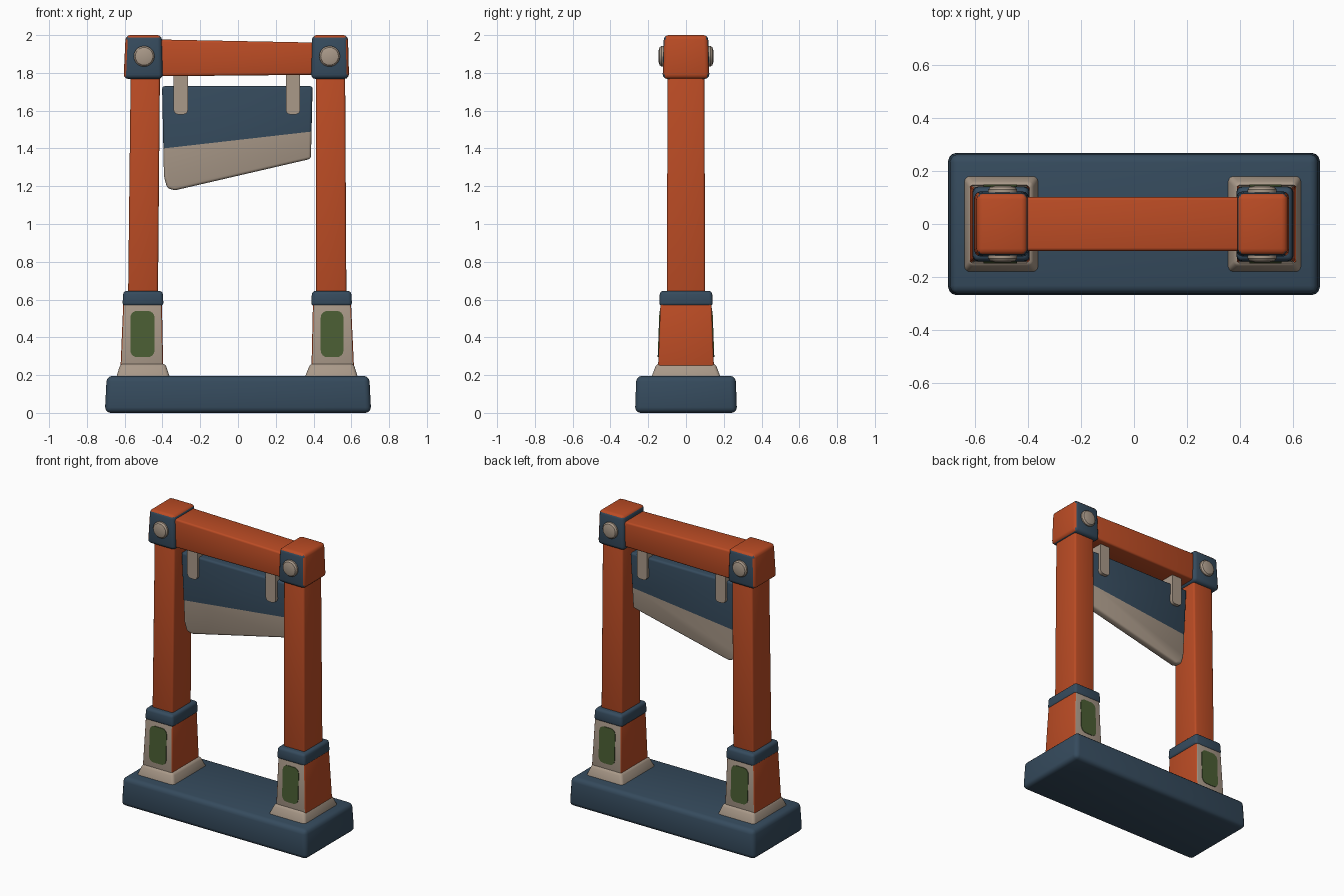
import bpy, bmesh, math
from mathutils import Vector

if "Cube" in bpy.data.objects:
    bpy.data.objects.remove(bpy.data.objects["Cube"])


def material(name, rgb):
    m = bpy.data.materials.new(name)
    m.diffuse_color = (*rgb, 1)
    m.use_nodes = True
    m.node_tree.nodes["Principled BSDF"].inputs["Base Color"].default_value = m.diffuse_color
    return m


ORANGE = material("burnt orange", (0.50, 0.072, 0.018))
BLUE = material("slate blue", (0.036, 0.070, 0.110))
CREAM = material("warm stone", (0.40, 0.32, 0.25))
GREEN = material("moss green", (0.070, 0.112, 0.034))


def finish(bm, name, mats, rule=None):
    bmesh.ops.recalc_face_normals(bm, faces=bm.faces)
    bm.normal_update()
    if rule:
        for f in bm.faces:
            f.material_index = rule(f)
    me = bpy.data.meshes.new(name)
    bm.to_mesh(me)
    bm.free()
    for m in mats:
        me.materials.append(m)
    ob = bpy.data.objects.new(name, me)
    bpy.context.collection.objects.link(ob)
    bpy.ops.object.select_all(action='DESELECT')
    ob.select_set(True)
    bpy.context.view_layer.objects.active = ob
    bpy.ops.object.shade_smooth_by_angle(angle=math.radians(35))
    return ob


def bevel(bm, width, seg=3):
    if width:
        bmesh.ops.bevel(bm, geom=bm.edges[:], offset=width, segments=seg,
                        profile=0.5, affect='EDGES', clamp_overlap=True)


def block(name, low, high, width, mats, rule=None):
    """Tapered rounded box; low and high are (x0, x1, half depth, z)."""
    bm = bmesh.new()
    rings = []
    for x0, x1, d, z in (low, high):
        rings.append([bm.verts.new(p) for p in
                      ((x0, -d, z), (x1, -d, z), (x1, d, z), (x0, d, z))])
    a, b = rings
    bm.faces.new(a[::-1])
    bm.faces.new(b)
    for i in range(4):
        j = (i + 1) % 4
        bm.faces.new((a[i], a[j], b[j], b[i]))
    bevel(bm, width)
    return finish(bm, name, mats, rule)


def prism(profile, y0, y1):
    """Front-view outline extruded through the depth."""
    bm = bmesh.new()
    f = [bm.verts.new((x, y0, z)) for x, z in profile]
    b = [bm.verts.new((x, y1, z)) for x, z in profile]
    bm.faces.new(f)
    bm.faces.new(b[::-1])
    for i in range(len(f)):
        j = (i + 1) % len(f)
        bm.faces.new((f[j], f[i], b[i], b[j]))
    return bm


def rounded(x0, x1, z0, z1, r, n=5):
    pts = []
    for cx, cz, a in ((x1 - r, z1 - r, 0), (x0 + r, z1 - r, 90),
                      (x0 + r, z0 + r, 180), (x1 - r, z0 + r, 270)):
        for i in range(n):
            t = math.radians(a + 90 * i / (n - 1))
            pts.append((cx + r * math.cos(t), cz + r * math.sin(t)))
    return pts


# Base slab
block("base", (-0.705, 0.705, 0.27, 0), (-0.695, 0.695, 0.263, 0.196), 0.03, [BLUE])

# Columns: side sign, and x extents of each stage
columns = {
    "left": dict(s=-1, skirt=(-0.647, -0.358, -0.622, -0.385),
                 foot=(-0.622, -0.396, -0.607, -0.403), collar=(-0.612, -0.394),
                 post=(-0.582, -0.424, -0.568, -0.413), cap=(-0.606, -0.397, -0.595, -0.403),
                 panel=(-0.57, -0.442), bolt=-0.497),
    "right": dict(s=1, skirt=(0.35, 0.637, 0.383, 0.612),
                  foot=(0.389, 0.614, 0.397, 0.598), collar=(0.387, 0.604),
                  post=(0.414, 0.574, 0.412, 0.567), cap=(0.386, 0.588, 0.392, 0.582),
                  panel=(0.438, 0.558), bolt=0.485),
}
for side, c in columns.items():
    s = c["s"]
    k = c["skirt"]
    block(side + "_foot_skirt", (k[0], k[1], 0.187, 0.18), (k[2], k[3], 0.155, 0.262),
          0.018, [CREAM])
    # Foot: stone front and back, orange sides
    k = c["foot"]
    block(side + "_foot", (k[0], k[1], 0.148, 0.24), (k[2], k[3], 0.135, 0.59), 0.01,
          [CREAM, ORANGE], lambda f: 1 if abs(f.normal.x) > 0.6 else 0)
    k = c["collar"]
    block(side + "_collar", (*k, 0.142, 0.565), (k[0] + 0.005, k[1] - 0.005, 0.138, 0.646),
          0.018, [BLUE])
    k = c["post"]
    block(side + "_post", (k[0], k[1], 0.102, 0.6), (k[2], k[3], 0.097, 1.82), 0.012, [ORANGE])
    # Cap: orange on the top and outer side, blue elsewhere
    k = c["cap"]
    block(side + "_cap", (k[0], k[1], 0.124, 1.768), (k[2], k[3], 0.117, 2.0), 0.024,
          [BLUE, ORANGE],
          lambda f, s=s: 1 if f.normal.x * s > 0.7 or f.normal.z > 0.7 else 0)
    for face, d in (("front", -1), ("back", 1)):
        # Inlaid panel following the slope of the foot
        bm = prism(rounded(*c["panel"], 0.295, 0.54, 0.035), -0.004, 0.004)
        for v in bm.verts:
            v.co.y += d * (0.148 - 0.013 * (v.co.z - 0.24) / 0.35)
        finish(bm, f"{side}_{face}_panel", [GREEN])
        # Domed bolt
        bm = bmesh.new()
        rings = []
        for r, y in ((0.055, 0.10), (0.055, 0.130), (0.047, 0.140), (0.03, 0.145)):
            rings.append([bm.verts.new((c["bolt"] + r * math.cos(i * math.tau / 20), d * y,
                                        1.888 + r * math.sin(i * math.tau / 20)))
                          for i in range(20)])
        for a, b in zip(rings, rings[1:]):
            for i in range(20):
                j = (i + 1) % 20
                bm.faces.new((a[i], a[j], b[j], b[i]))
        bm.faces.new(rings[0])
        bm.faces.new(rings[-1])
        finish(bm, f"{side}_{face}_bolt", [CREAM])

# Crossbeam, slightly thinner to the right
bm = prism([(-0.43, 1.782), (0.43, 1.79), (0.43, 1.96), (-0.43, 1.977)], -0.102, 0.102)
bevel(bm, 0.012)
finish(bm, "crossbeam", [ORANGE])

# Blade: tapered towards its slanted edge, cut where the colour changes
bm = prism([(-0.392, 1.25), (-0.375, 1.19), (-0.335, 1.178), (0.386, 1.345),
            (0.395, 1.73), (-0.402, 1.73)], -0.045, 0.045)
for v in bm.verts:
    if v.co.z < 1.5:
        v.co.y *= 0.6
bevel(bm, 0.014)
along = Vector((0.79, 0, 0.09))
cut = Vector((-along.z, 0, along.x)).normalized()
origin = Vector((-0.395, 0, 1.40))
bmesh.ops.bisect_plane(bm, geom=bm.verts[:] + bm.edges[:] + bm.faces[:],
                       plane_co=origin, plane_no=cut)
finish(bm, "blade", [BLUE, CREAM],
       lambda f: 1 if (f.calc_center_median() - origin).dot(cut) < 0 else 0)

# Hangers clasping the blade from the beam
for name, x in (("left_hanger", -0.303), ("right_hanger", 0.291)):
    bm = prism(rounded(x - 0.038, x + 0.038, 1.58, 1.81, 0.025), -0.062, 0.062)
    finish(bm, name, [CREAM])
